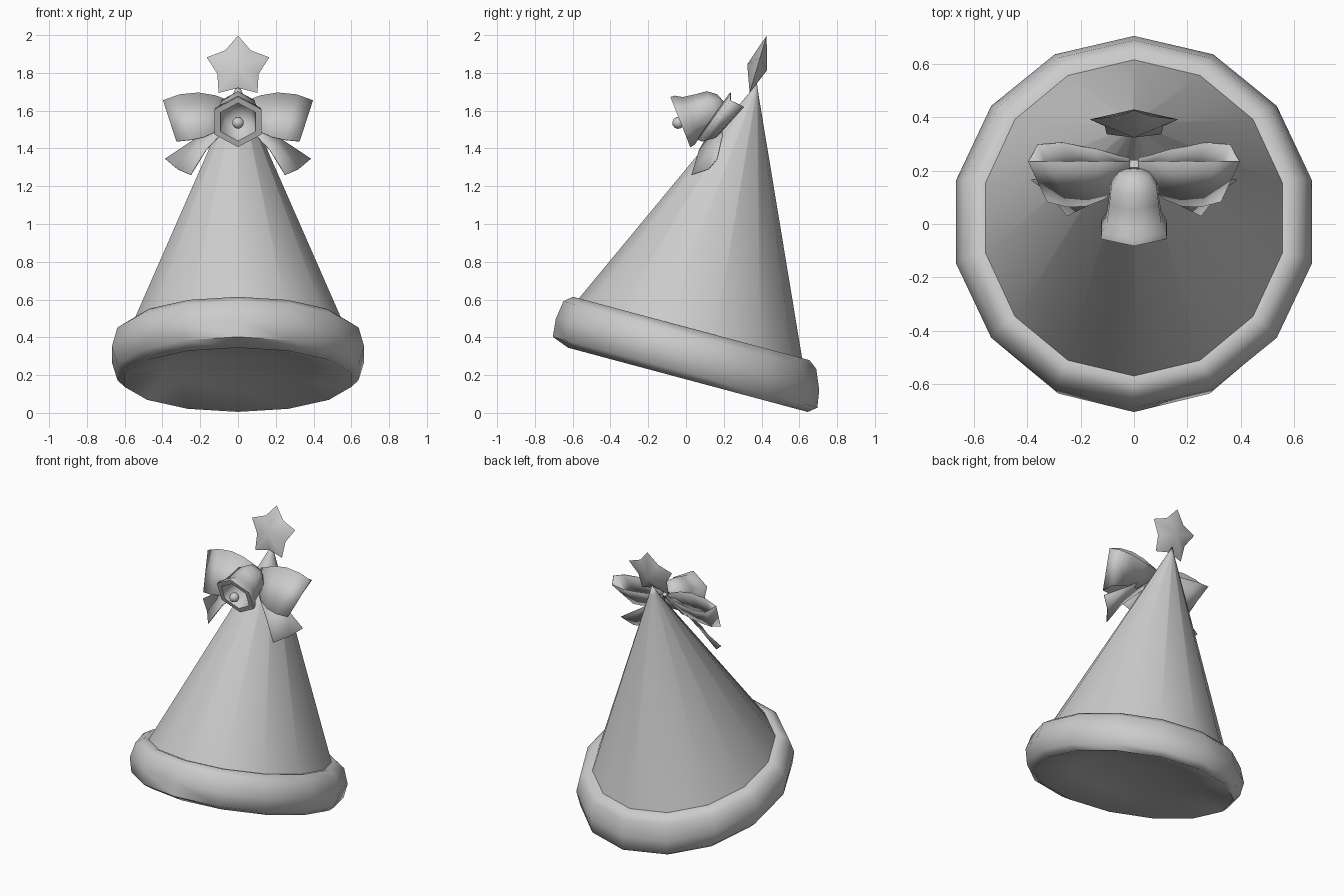
import bpy, bmesh
from math import sin, cos, pi, radians
from mathutils import Vector, Matrix

old = bpy.data.objects.get("Cube")
if old:
    bpy.data.objects.remove(old, do_unlink=True)

grey = bpy.data.materials.new("plain_grey")
grey.use_nodes = True
grey.diffuse_color = (0.6, 0.6, 0.6, 1)
grey.node_tree.nodes["Principled BSDF"].inputs["Base Color"].default_value = grey.diffuse_color

TILT = radians(15)
SIDES = 14


def finish(name, bm, sharp=40):
    """Turn a bmesh into a named object, smooth below the sharp angle."""
    bmesh.ops.recalc_face_normals(bm, faces=bm.faces)
    mesh = bpy.data.meshes.new(name)
    bm.to_mesh(mesh)
    bm.free()
    mesh.materials.append(grey)
    ob = bpy.data.objects.new(name, mesh)
    bpy.context.collection.objects.link(ob)
    bpy.ops.object.select_all(action="DESELECT")
    ob.select_set(True)
    bpy.context.view_layer.objects.active = ob
    bpy.ops.object.shade_smooth_by_angle(angle=radians(sharp))
    return ob


def loft(bm, rings, closed=True):
    """Bridge rows of points; a one-point row becomes a fan."""
    rows = [[bm.verts.new(p) for p in ring] for ring in rings]
    for a, b in zip(rows, rows[1:]):
        n = max(len(a), len(b))
        for i in range(n if closed else n - 1):
            j = (i + 1) % n
            if len(a) == 1:
                bm.faces.new((a[0], b[j], b[i]))
            elif len(b) == 1:
                bm.faces.new((a[i], a[j], b[0]))
            else:
                bm.faces.new((a[i], a[j], b[j], b[i]))


def hat_ring(y, z, rx, ry):
    """Oval ring lying in the tilted plane of the brim."""
    pts = []
    for i in range(SIDES):
        a = 2 * pi * i / SIDES
        e = -cos(a) * ry
        pts.append(Vector((sin(a) * rx, y + e * cos(TILT), z - e * sin(TILT))))
    return pts


# Cone of the hat
bm = bmesh.new()
loft(bm, [hat_ring(.02, .40, .585, .63),
          hat_ring(.023, .445, .57, .613),
          hat_ring(.36, 1.69, .025, .025),
          [(0, .375, 1.75)]])
finish("hat_cone", bm, 50)

# Soft brim, closed below by a shallow hollow
bm = bmesh.new()
loft(bm, [hat_ring(.023, .44, .56, .60),
          hat_ring(.028, .447, .60, .648),
          hat_ring(.02, .412, .655, .693),
          hat_ring(.008, .31, .685, .722),
          hat_ring(-.005, .215, .655, .725),
          hat_ring(.01, .175, .615, .657),
          hat_ring(.025, .24, .40, .42),
          [(0, .04, .28)]])
finish("hat_brim", bm, 60)

# Plump five-pointed star
bm = bmesh.new()
outline = []
for i in range(10):
    r = .115 if i % 2 else .175
    a = pi * i / 5
    outline.append((r * sin(a), 0, r * cos(a)))
loft(bm, [[(0, -.055, 0)], outline, [(0, .055, 0)]])
bm.transform(Matrix.Translation((0, .377, 1.83)) @ Matrix.Rotation(-radians(16.5), 4, "X"))
finish("star", bm, 45)

# Six-sided bell, mouth facing forward and down
bell_frame = Matrix.Translation((0, -.03, 1.54)) @ Matrix.Rotation(radians(-68.4), 4, "X")
profile = [(0, .12), (.08, .10), (.108, 0), (.143, 0), (.140, .025), (.118, .06),
           (.107, .13), (.1, .19), (.065, .235), (0, .26)]
bm = bmesh.new()
rings = []
for r, h in profile:
    if r == 0:
        rings.append([(0, 0, h)])
    else:
        rings.append([(r * sin(pi * i / 3), r * cos(pi * i / 3), h) for i in range(6)])
loft(bm, rings)
bm.transform(bell_frame)
finish("bell", bm, 62)

# Clapper
bm = bmesh.new()
bmesh.ops.create_uvsphere(bm, u_segments=10, v_segments=6, radius=.032,
                          matrix=bell_frame @ Matrix.Translation((0, 0, -.012)))
finish("bell_clapper", bm, 60)


def ribbon(name, edges):
    """Thin strip lofted through rows of points, mirrored to both sides."""
    bm = bmesh.new()
    loft(bm, edges, closed=False)
    ob = finish(name, bm, 60)
    solid = ob.modifiers.new("thickness", "SOLIDIFY")
    solid.thickness = .005
    solid.offset = 0
    ob.modifiers.new("mirror", "MIRROR")


# Bow loops: front layer out to the fold, back layer home again
ribbon("bow_loops", [
    [(.015, .235, 1.64), (.015, .19, 1.58)],
    [(.12, .235, 1.68), (.11, .095, 1.49)],
    [(.21, .235, 1.695), (.18, .068, 1.46)],
    [(.31, .235, 1.685), (.25, .065, 1.445)],
    [(.395, .235, 1.655), (.325, .085, 1.437)],
    [(.36, .298, 1.625), (.30, .15, 1.455)],
    [(.27, .305, 1.62), (.23, .17, 1.47)],
    [(.14, .28, 1.62), (.12, .17, 1.49)],
    [(.015, .245, 1.63), (.015, .21, 1.58)]])

# Bow tails
ribbon("bow_tails", [
    [(.02, .20, 1.60), (.02, .18, 1.575), (.02, .16, 1.55)],
    [(.22, .19, 1.455), (.20, .14, 1.415), (.17, .07, 1.39)],
    [(.385, .165, 1.345), (.32, .12, 1.29), (.25, .03, 1.26)]])

# Bow knot
bm = bmesh.new()
bmesh.ops.create_cube(bm, size=.035, matrix=Matrix.Translation((0, .215, 1.62))
                      @ Matrix.Rotation(radians(-40), 4, "X"))
finish("bow_knot", bm, 30)
